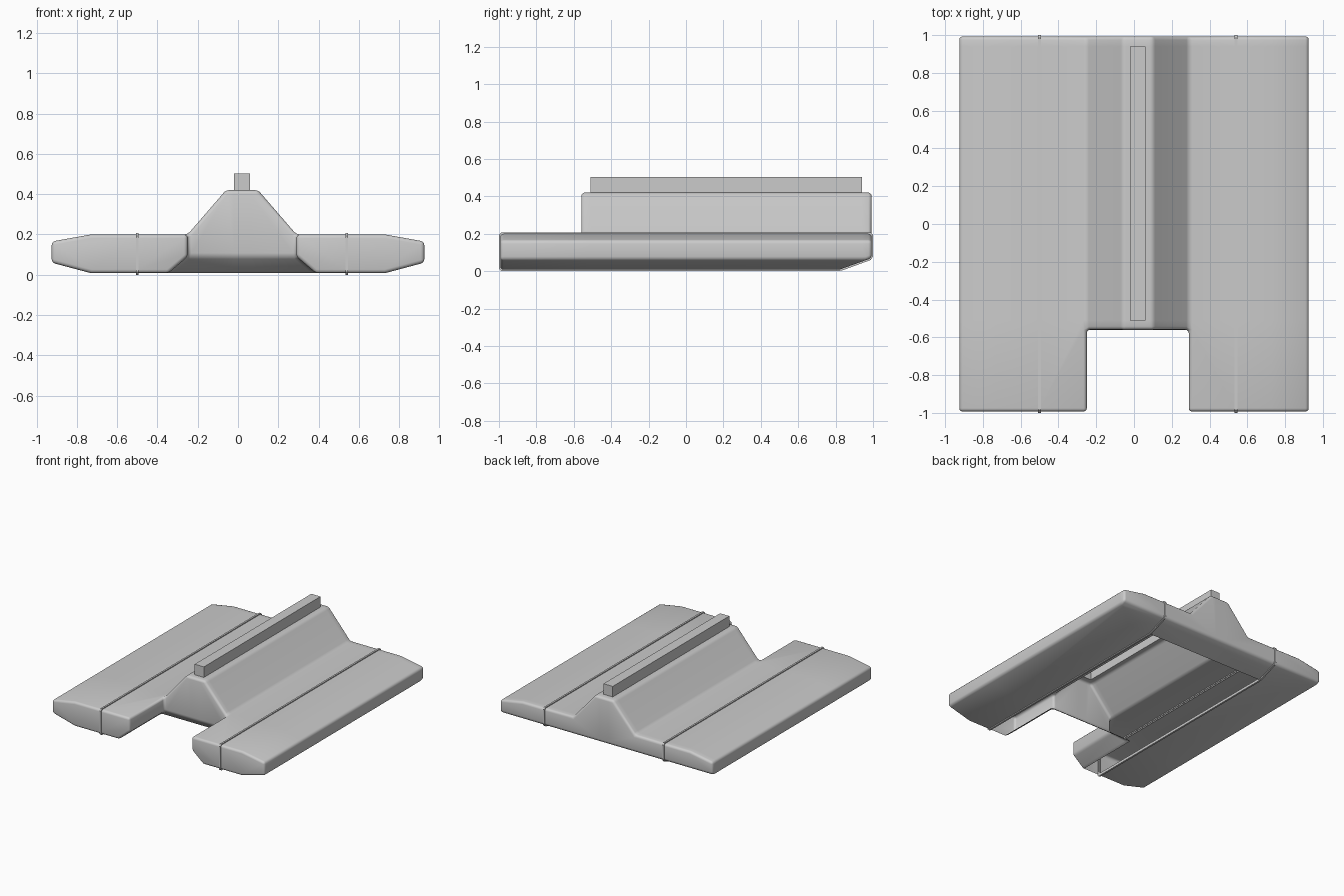
import bpy, bmesh, math
from mathutils import Vector

if "Cube" in bpy.data.objects:
    bpy.data.objects.remove(bpy.data.objects["Cube"])


def link(name, bm):
    mesh = bpy.data.meshes.new(name)
    bmesh.ops.recalc_face_normals(bm, faces=bm.faces)
    bm.to_mesh(mesh)
    bm.free()
    obj = bpy.data.objects.new(name, mesh)
    bpy.context.collection.objects.link(obj)
    return obj


def skin(rings, caps=True):
    """Bridge equal-length point rings, optionally capping both ends."""
    bm = bmesh.new()
    rows = [[bm.verts.new(p) for p in r] for r in rings]
    n = len(rows[0])
    for a, b in zip(rows, rows[1:]):
        for i in range(n):
            bm.faces.new((a[i], a[(i + 1) % n], b[(i + 1) % n], b[i]))
    if caps:
        bm.faces.new(rows[0])
        bm.faces.new(rows[-1])
    return bm


def split(bm, co, no):
    bmesh.ops.bisect_plane(bm, geom=bm.verts[:] + bm.edges[:] + bm.faces[:],
                           plane_co=co, plane_no=no, dist=1e-5)


def smooth(obj, angle):
    bpy.ops.object.select_all(action='DESELECT')
    obj.select_set(True)
    bpy.context.view_layer.objects.active = obj
    bpy.ops.object.shade_smooth_by_angle(angle=math.radians(angle))


Y = 0.993
SEAMS = (-0.5, 0.54)

# Body: pads and ridge as one cross-section, with a sloped back underside
profile = [(-.925, .06), (-.925, .165), (-.73, .2), (-.25, .2), (-.06, .42), (.1, .42),
           (.29, .2), (.73, .2), (.925, .165), (.925, .06), (.73, .008), (-.73, .008)]
bm = skin([[(x, y, z) for x, z in profile] for y in (-Y, Y)])
cut = bmesh.ops.bisect_plane(bm, geom=bm.verts[:] + bm.edges[:] + bm.faces[:],
                             plane_co=(0, .82, .008), plane_no=(0, .062, -.173),
                             clear_outer=True)
bmesh.ops.holes_fill(bm, edges=[e for e in bm.edges if e.is_boundary], sides=0)
body = link("body_blank", bm)

# Front notch with a flared lower edge
levels = [(-.03, .14), (.09, 0), (.7, 0)]
cutter = link("notch_cutter", skin([[(-.25 - d, -1.3, z), (.29 + d, -1.3, z),
                                     (.29 + d, -.56 + d, z), (-.25 - d, -.56 + d, z)]
                                    for z, d in levels]))
cutter.hide_render = True
boolean = body.modifiers.new("notch", 'BOOLEAN')
boolean.operation, boolean.object, boolean.solver = 'DIFFERENCE', cutter, 'EXACT'
bevel = body.modifiers.new("round", 'BEVEL')
bevel.width, bevel.segments = .018, 3
bevel.limit_method, bevel.angle_limit = 'ANGLE', math.radians(32)

bm = bmesh.new()
bm.from_object(body, bpy.context.evaluated_depsgraph_get())
bpy.data.objects.remove(body)
bpy.data.objects.remove(cutter)

# Open underside between the seams, and the slot beneath the top rail
for x in SEAMS + (-.02, .06):
    split(bm, (x, 0, 0), (1, 0, 0))
for y in (-.51, .94):
    split(bm, (0, y, 0), (0, 1, 0))
gone = []
for f in bm.faces:
    c = f.calc_center_median()
    under = all(v.co.z < .012 for v in f.verts) and SEAMS[0] < c.x < SEAMS[1]
    slot = c.z > .415 and -.02 < c.x < .06 and -.51 < c.y < .94
    if under or slot:
        gone.append(f)
bmesh.ops.delete(bm, geom=gone, context='FACES')
smooth(link("body", bm), 40)

# Top rail, hollow and open below
bm = skin([[(-.02, -.51, z), (.06, -.51, z), (.06, .94, z), (-.02, .94, z)]
           for z in (.42, .503)])
bmesh.ops.delete(bm, geom=[f for f in bm.faces if f.calc_center_median().z < .421],
                 context='FACES')
link("top_rail", bm)


def clipped(points, d):
    """Cut each corner of a closed yz outline."""
    pts = [Vector(p) for p in points]
    out = []
    for i, p in enumerate(pts):
        for q in (pts[i - 1], pts[(i + 1) % len(pts)]):
            out.append(p + (q - p).normalized() * d)
    return out


# Thin seam bands around each pad
outer = clipped([(-1, 0), (-1, .207), (1, .207), (1, .064), (.825, 0)], .014)
inner = clipped([(-.98, .02), (-.98, .19), (.98, .19), (.98, .08), (.815, .02)], .014)
for side, x in zip(("left", "right"), SEAMS):
    loops = [(inner, x - .007), (outer, x - .007), (outer, x + .007), (inner, x + .007)]
    link(side + "_seam_band", skin([[(px, p.x, p.y) for p in ring] for ring, px in loops],
                                   caps=False))
